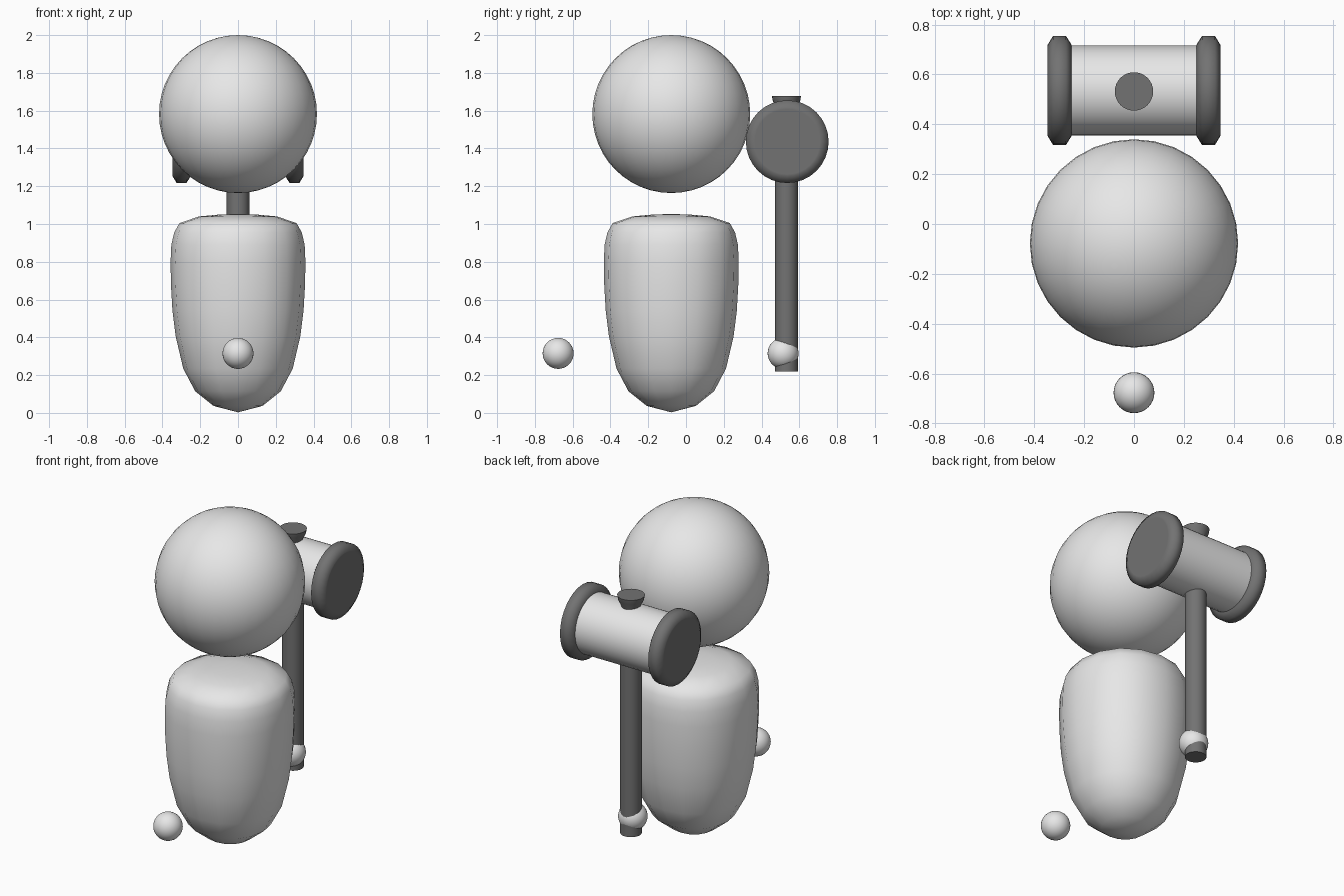
import bpy, bmesh, math
from mathutils import Matrix, Vector

if "Cube" in bpy.data.objects:
    bpy.data.objects.remove(bpy.data.objects["Cube"])


def material(name, value):
    m = bpy.data.materials.new(name)
    m.diffuse_color = (value, value, value, 1)
    m.use_nodes = True
    m.node_tree.nodes["Principled BSDF"].inputs["Base Color"].default_value = m.diffuse_color
    return m


LIGHT = material("light_grey", 0.8)
DARK = material("dark_grey", 0.17)
CIRCLE = [(math.cos(2 * math.pi * i / 32), math.sin(2 * math.pi * i / 32))
          for i in range(32)]


def finish(bm, name, mat, angle):
    bmesh.ops.recalc_face_normals(bm, faces=bm.faces)
    mesh = bpy.data.meshes.new(name)
    bm.to_mesh(mesh)
    bm.free()
    mesh.materials.append(mat)
    ob = bpy.data.objects.new(name, mesh)
    bpy.context.collection.objects.link(ob)
    bpy.ops.object.select_all(action='DESELECT')
    ob.select_set(True)
    bpy.context.view_layer.objects.active = ob
    bpy.ops.object.shade_smooth_by_angle(angle=math.radians(angle))
    return ob


def loft(name, profile, mat, matrix, section=CIRCLE, angle=40):
    """Stack scaled copies of a section along z; profile holds (radius, z)."""
    bm = bmesh.new()
    rings = []
    for r, z in profile:
        if r == 0:
            rings.append([bm.verts.new((0, 0, z))] * len(section))
        else:
            rings.append([bm.verts.new((r * x, r * y, z)) for x, y in section])
    n = len(section)
    for a, b in zip(rings, rings[1:]):
        for i in range(n):
            j = (i + 1) % n
            corners = list(dict.fromkeys((a[i], a[j], b[j], b[i])))
            bm.faces.new(corners)
    for ring, (r, z) in ((rings[0], profile[0]), (rings[-1], profile[-1])):
        if r > 0:
            bm.faces.new(ring)
    bm.transform(matrix)
    return finish(bm, name, mat, angle)


def sphere(name, radius, center, segments, rings):
    bm = bmesh.new()
    bmesh.ops.create_uvsphere(bm, u_segments=segments, v_segments=rings,
                              radius=radius)
    bm.transform(Matrix.Translation(center))
    return finish(bm, name, LIGHT, 60)


# Head and floating hands
sphere("head", 0.418, (0, -0.078, 1.582), 32, 24)
sphere("front_hand", 0.082, (0, -0.677, 0.315), 32, 16)
sphere("back_hand", 0.082, (0, 0.514, 0.315), 32, 16)

# Body: softly squared cross-section, tapering to the bottom
quarter = [(1, 0), (0.931, 0.398), (0.727, 0.727), (0.398, 0.931)]
squared = []
for k in range(4):
    turn = Matrix.Rotation(k * math.pi / 2, 2)
    squared += [tuple(turn @ Vector(p)) for p in quarter]
body_profile = [(0, 0.003), (0.13, 0.037), (0.227, 0.115), (0.29, 0.235),
                (0.33, 0.405), (0.347, 0.54), (0.355, 0.68), (0.357, 0.80),
                (0.353, 0.89), (0.338, 0.955), (0.31, 1.005),
                (0.206, 1.04), (0.1, 1.05), (0, 1.053)]
loft("body", body_profile, LIGHT, Matrix.Translation((0, -0.078, 0)),
     squared, 60)

# Mallet: barrel along x with a cap on each end
hub = Matrix.Translation((0, 0.536, 1.436))
along_x = hub @ Matrix.Rotation(math.pi / 2, 4, 'Y')
loft("mallet_barrel", [(0.18, -0.26), (0.18, 0.26)], LIGHT, along_x)
cap = [(0.182, 0.25), (0.219, 0.273), (0.219, 0.325), (0.182, 0.347),
       (0.172, 0.347)]
for side, name in ((1, "right_cap"), (-1, "left_cap")):
    loft(name, [(r, side * z) for r, z in cap], DARK, along_x, angle=65)

# Handle and the flared knob on top
post = Matrix.Translation((0, 0.532, 0))
loft("handle", [(0.06, 0.22), (0.06, 1.4)], DARK, post)
loft("top_knob", [(0.05, 1.56), (0.055, 1.615), (0.072, 1.65),
                  (0.077, 1.677)], DARK, post)
